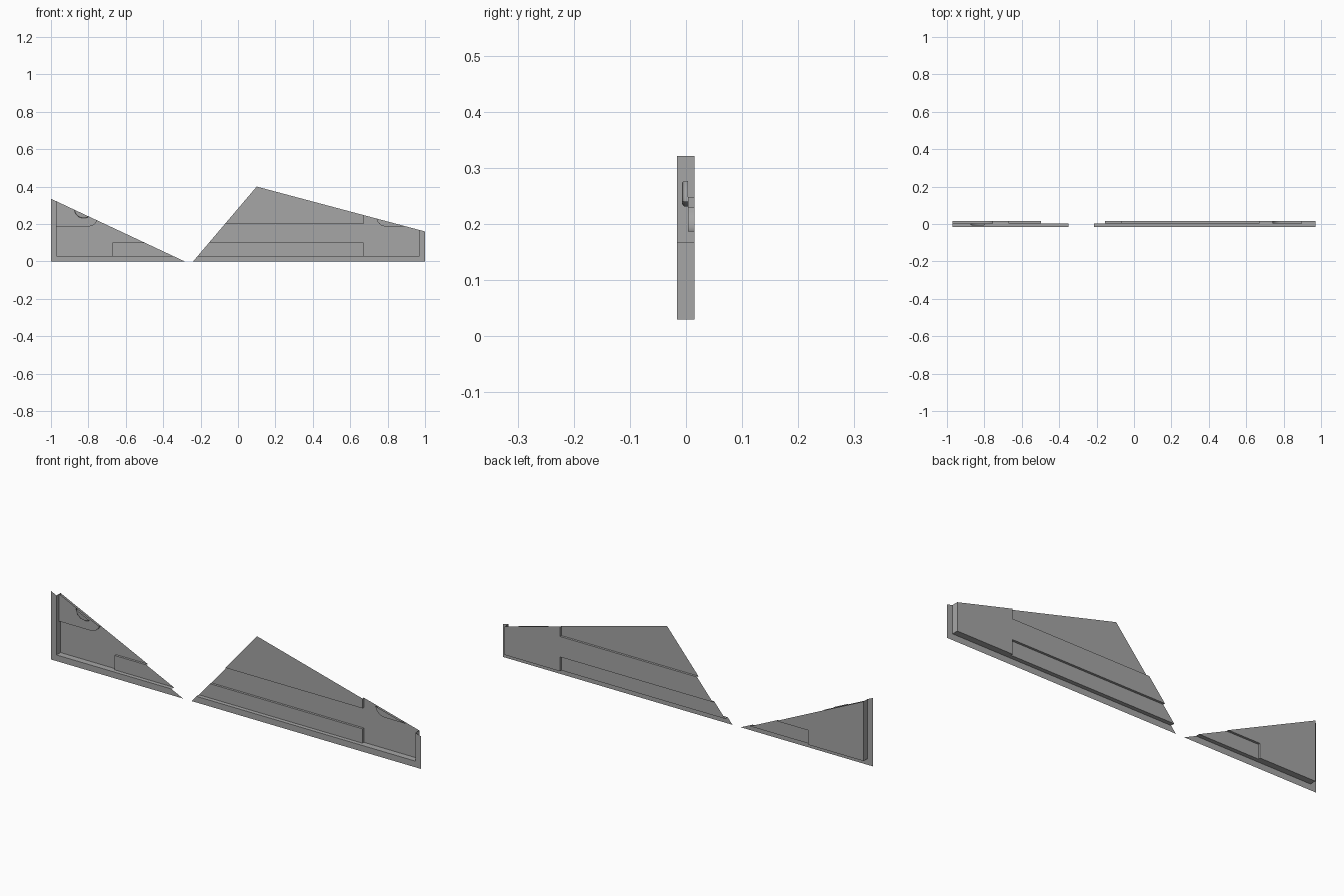
import bpy, bmesh, math
from mathutils import Vector

if "Cube" in bpy.data.objects:
    bpy.data.objects.remove(bpy.data.objects["Cube"])

grey = bpy.data.materials.new("plain_grey")
grey.use_nodes = True
colour = (0.38, 0.38, 0.38, 1)
grey.diffuse_color = colour
grey.node_tree.nodes["Principled BSDF"].inputs["Base Color"].default_value = colour

# Depths of the relief along y
FRAME, RAISED, PANEL, BOSS = -0.016, 0.004, 0.015, -0.007
TOP = 0.45
# Slanted outlines in x and z that trim each pane
SMALL_TRIM = [((-1, 0.335), (-0.285, 0))]
LARGE_TRIM = [((-0.24, 0), (0.1, 0.4)), ((0.1, 0.4), (1, 0.16))]


def finish(name, bm, trims, smooth=False):
    """Trim the open sheet along its slanted outlines and make the object."""
    bmesh.ops.remove_doubles(bm, verts=bm.verts[:], dist=1e-5)
    for (ax, az), (bx, bz) in trims:
        bmesh.ops.bisect_plane(bm, geom=bm.verts[:] + bm.edges[:] + bm.faces[:],
                               plane_co=(ax, 0, az),
                               plane_no=Vector((az - bz, 0, bx - ax)).normalized(),
                               clear_outer=True)
    bmesh.ops.dissolve_limit(bm, angle_limit=0.01, verts=bm.verts[:], edges=bm.edges[:])
    bmesh.ops.recalc_face_normals(bm, faces=bm.faces[:])
    if sum(f.normal.y * f.calc_area() for f in bm.faces) > 0:
        bmesh.ops.reverse_faces(bm, faces=bm.faces[:])
    mesh = bpy.data.meshes.new(name)
    bm.to_mesh(mesh)
    bm.free()
    mesh.materials.append(grey)
    obj = bpy.data.objects.new(name, mesh)
    bpy.context.collection.objects.link(obj)
    if smooth:
        bpy.ops.object.select_all(action="DESELECT")
        obj.select_set(True)
        bpy.context.view_layer.objects.active = obj
        bpy.ops.object.shade_smooth_by_angle(angle=math.radians(35))


def depth(x, z):
    """Depth of the stepped sheet at a point."""
    if abs(x) > 0.97 or z < 0.03:
        return FRAME
    if abs(x) < 0.67 and (z < 0.1 or z > 0.2):
        return RAISED
    return PANEL


def relief(name, xs, trims):
    """Frame, recessed panel and raised bands, with walls between the levels."""
    zs = [0, 0.03, 0.1, 0.2, TOP]
    bm = bmesh.new()

    def quad(*points):
        bm.faces.new([bm.verts.new(p) for p in points])

    def level(i, k):
        return depth((xs[i] + xs[i + 1]) / 2, (zs[k] + zs[k + 1]) / 2)

    for i in range(len(xs) - 1):
        for k in range(len(zs) - 1):
            x0, x1, z0, z1 = xs[i], xs[i + 1], zs[k], zs[k + 1]
            y = level(i, k)
            quad((x0, y, z0), (x1, y, z0), (x1, y, z1), (x0, y, z1))
            if i + 2 < len(xs) and level(i + 1, k) != y:
                n = level(i + 1, k)
                quad((x1, y, z0), (x1, n, z0), (x1, n, z1), (x1, y, z1))
            if k + 2 < len(zs) and level(i, k + 1) != y:
                n = level(i, k + 1)
                quad((x0, y, z1), (x1, y, z1), (x1, n, z1), (x0, n, z1))
    finish(name, bm, trims)


def loft(name, rings, trims):
    """Join outlines at successive depths and close the front."""
    bm = bmesh.new()
    loops = [[bm.verts.new((x, y, z)) for x, z in outline] for y, outline in rings]
    for a, b in zip(loops, loops[1:]):
        for j in range(len(a)):
            n = (j + 1) % len(a)
            bm.faces.new((a[j], a[n], b[n], b[j]))
    bm.faces.new(loops[-1])
    finish(name, bm, trims, smooth=True)


def arc(cx, cz, r, start, end, steps):
    angles = [math.radians(start + (end - start) * s / steps) for s in range(steps + 1)]
    return [(cx + r * math.cos(a), cz + r * math.sin(a)) for a in angles]


# Two stepped panes
relief("small_pane", [-1, -0.97, -0.67, 0], SMALL_TRIM)
relief("large_pane", [-0.3, 0.67, 0.97, 1], LARGE_TRIM)

# Raised corner plates, each with one rounded corner
small_corner = [(-0.97, TOP), (-0.97, 0.187)] + arc(-0.80, 0.237, 0.05, -90, 0, 10) + [(-0.75, TOP)]
large_corner = [(0.74, TOP)] + arc(0.79, 0.237, 0.05, 180, 270, 10) + [(0.95, 0.187), (0.95, TOP)]
loft("small_corner_plate", [(PANEL, small_corner), (RAISED, small_corner)], SMALL_TRIM)
loft("large_corner_plate", [(PANEL, large_corner), (RAISED, large_corner)], LARGE_TRIM)

# Round boss with a softened rim, cut by the slanted edge
soft = 0.006
rings = [(RAISED, 0.05)]
for s in range(5):
    a = math.pi / 2 * s / 4
    rings.append((BOSS + soft * (1 - math.sin(a)), 0.05 - soft * (1 - math.cos(a))))
loft("round_boss", [(y, arc(-0.825, 0.281, r, 0, 360, 48)[:-1]) for y, r in rings], SMALL_TRIM)
